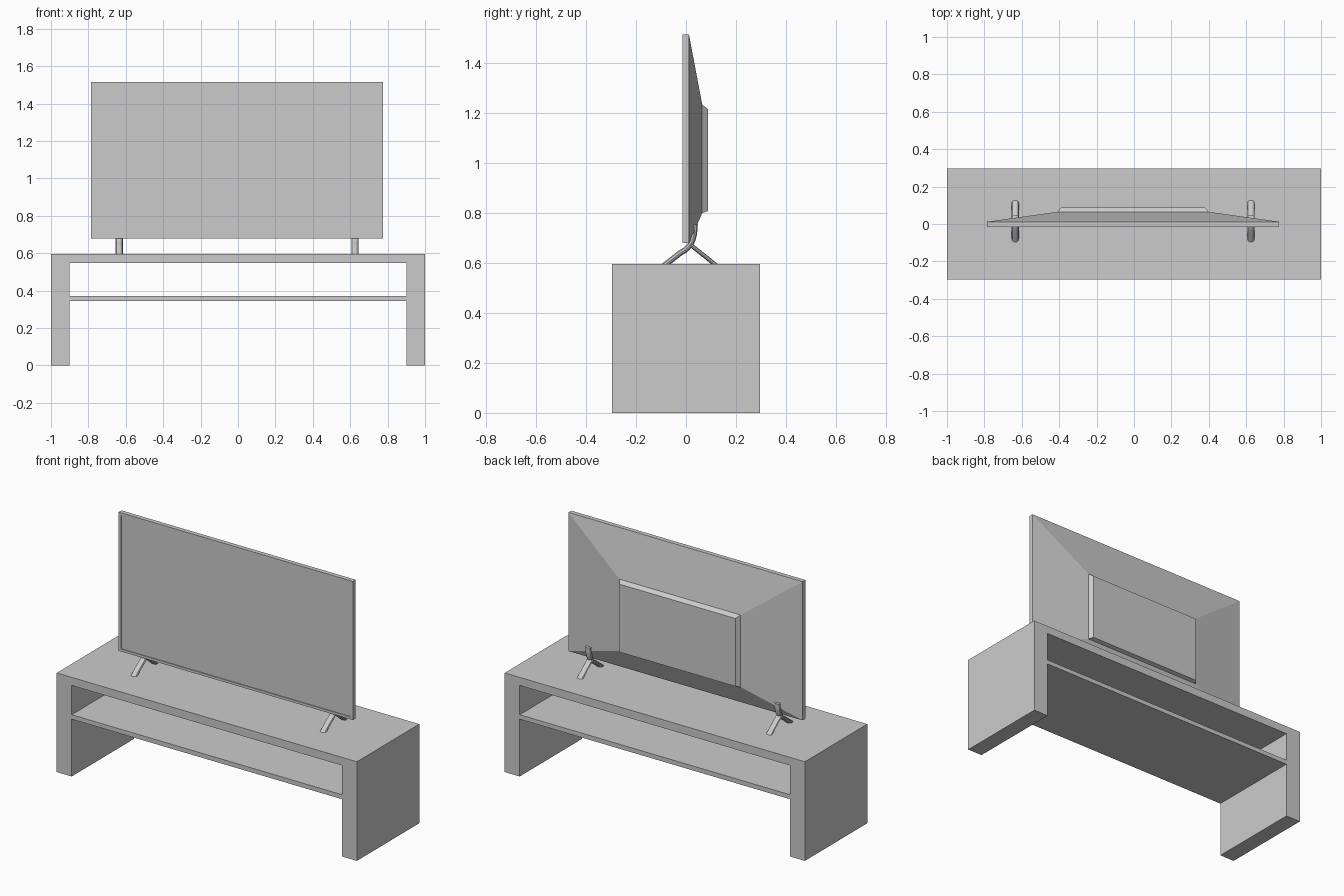
import bpy, bmesh

cube = bpy.data.objects.get("Cube")
if cube:
    bpy.data.objects.remove(cube, do_unlink=True)

grey = bpy.data.materials.new("plain_grey")
grey.use_nodes = True
grey.diffuse_color = (0.6, 0.6, 0.6, 1)
grey.node_tree.nodes["Principled BSDF"].inputs["Base Color"].default_value = (0.6, 0.6, 0.6, 1)

CX = -0.005      # television centre
DEPTH = 0.297    # half depth of the stand
TOP = 0.597      # height of the stand


def finish(name, bm):
    bmesh.ops.recalc_face_normals(bm, faces=bm.faces)
    mesh = bpy.data.meshes.new(name)
    bm.to_mesh(mesh)
    bm.free()
    mesh.materials.append(grey)
    obj = bpy.data.objects.new(name, mesh)
    bpy.context.collection.objects.link(obj)
    return obj


def extrude_profile(name, outline):
    """Extrude an x-z outline through the depth of the stand."""
    bm = bmesh.new()
    face = bm.faces.new([bm.verts.new((x, -DEPTH, z)) for x, z in outline])
    new = bmesh.ops.extrude_face_region(bm, geom=[face])["geom"]
    verts = [v for v in new if isinstance(v, bmesh.types.BMVert)]
    bmesh.ops.translate(bm, verts=verts, vec=(0, 2 * DEPTH, 0))
    # the outline itself stays as the front cap
    return finish(name, bm)


def rect_loft(name, rings):
    """Join upright rectangles (y, half width, bottom, top) and cap both ends."""
    bm = bmesh.new()
    loops = []
    for y, w, z0, z1 in rings:
        corners = ((-w, z0), (w, z0), (w, z1), (-w, z1))
        loops.append([bm.verts.new((CX + x, y, z)) for x, z in corners])
    for a, b in zip(loops, loops[1:]):
        for i in range(4):
            j = (i + 1) % 4
            bm.faces.new((a[i], a[j], b[j], b[i]))
    bm.faces.new(loops[0])
    bm.faces.new(loops[-1])
    return finish(name, bm)


def tube(name, x, points, radius):
    """Smooth flattened tube along y-z points."""
    curve = bpy.data.curves.new(name, "CURVE")
    curve.dimensions = "3D"
    curve.bevel_depth = radius
    curve.bevel_resolution = 3
    curve.resolution_u = 6
    curve.use_fill_caps = True
    spline = curve.splines.new("BEZIER")
    spline.bezier_points.add(len(points) - 1)
    for p, (y, z) in zip(spline.bezier_points, points):
        p.co = (0, y, z)
        p.handle_left_type = p.handle_right_type = "AUTO"
    obj = bpy.data.objects.new(name, curve)
    bpy.context.collection.objects.link(obj)
    obj.location.x = x
    obj.scale.x = 0.019 / radius
    bpy.ops.object.select_all(action="DESELECT")
    obj.select_set(True)
    bpy.context.view_layer.objects.active = obj
    bpy.ops.object.convert(target="MESH")
    bpy.ops.object.shade_smooth_by_angle()
    bpy.context.object.data.materials.clear()
    bpy.context.object.data.materials.append(grey)


# Stand: one arch with a shelf between its sides
extrude_profile("stand_frame", [(-1, 0), (-0.9, 0), (-0.9, 0.548), (0.9, 0.548),
                                (0.9, 0), (1, 0), (1, TOP), (-1, TOP)])
extrude_profile("stand_shelf", [(-0.9, 0.345), (0.9, 0.345), (0.9, 0.372), (-0.9, 0.372)])

# Television: recessed screen, rim and tapering back
rect_loft("television_body", [(-0.010, 0.765, 0.695, 1.500),
                              (-0.015, 0.765, 0.695, 1.500),
                              (-0.015, 0.78, 0.68, 1.515),
                              (0.012, 0.78, 0.68, 1.515),
                              (0.065, 0.405, 0.80, 1.235)])

# Raised cover on the back
rect_loft("back_cover", [(0.064, 0.405, 0.80, 1.235),
                         (0.088, 0.385, 0.808, 1.217)])

# Feet: a front foot rising into a stalk, with a rear branch
for side, x in (("right", CX - 0.63), ("left", CX + 0.63)):
    tube(side + "_front_foot", x, [(-0.094, 0.585), (-0.03, 0.635), (0.012, 0.667),
                                   (0.030, 0.705), (0.036, 0.755)], 0.012)
    tube(side + "_rear_foot", x, [(0.128, 0.585), (0.07, 0.632), (0.015, 0.675)], 0.009)
